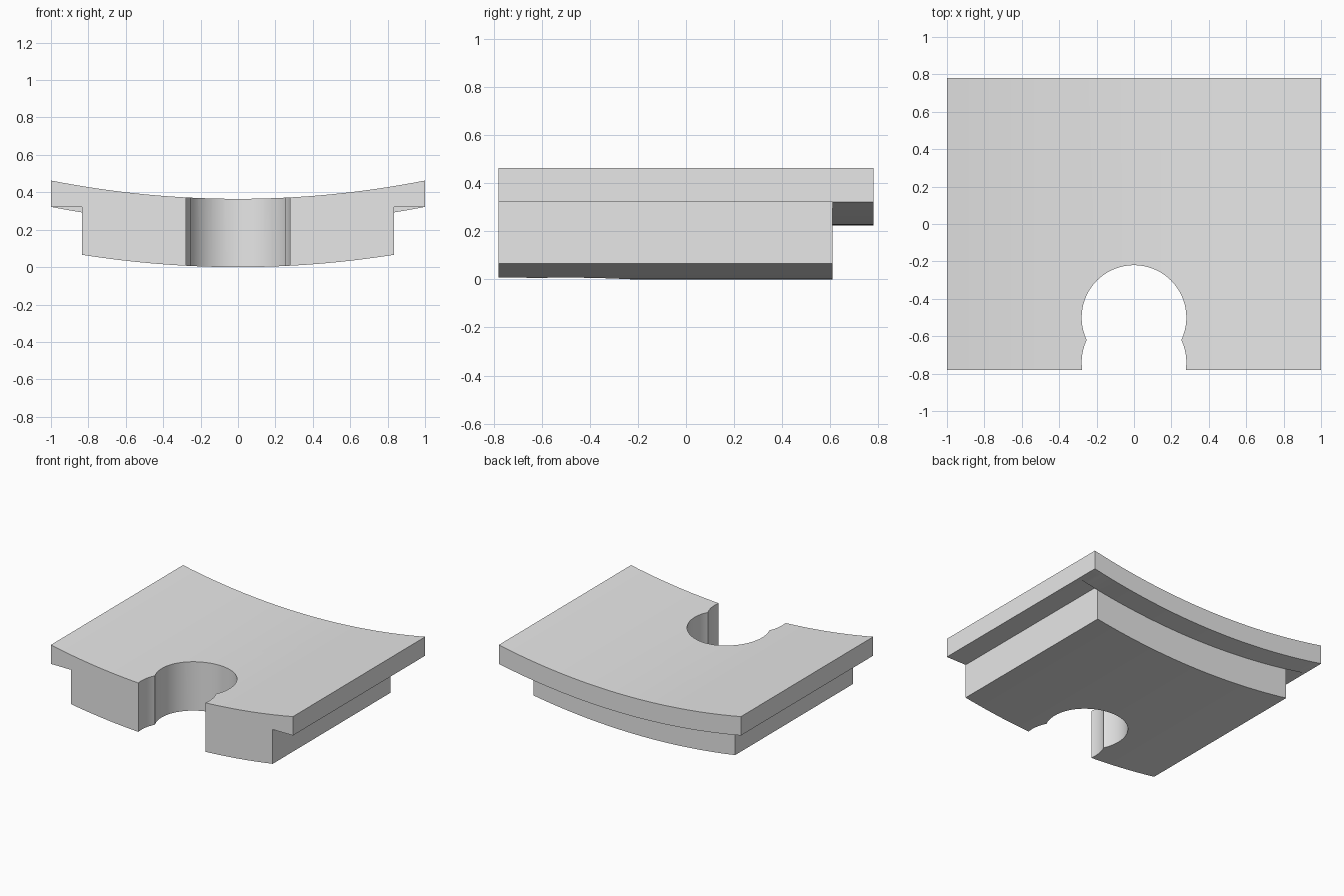
import bpy
import bmesh
import math

cube = bpy.data.objects.get("Cube")
if cube:
    bpy.data.objects.remove(cube, do_unlink=True)

grey = bpy.data.materials.new("light grey")
grey.use_nodes = True
color = (0.8, 0.8, 0.8, 1)
grey.diffuse_color = color
grey.node_tree.nodes["Principled BSDF"].inputs["Base Color"].default_value = color

HALF_WIDTH, BODY_HALF = 1.0, 0.833
FRONT, STEP, BACK = -0.78, 0.61, 0.78
LEDGE = 0.322


def arc(z, radius, half, n=28):
    """Points of a shallow upward-curving arc, from left edge to right edge."""
    xs = [half * (2 * i / n - 1) for i in range(n + 1)]
    return [(x, z + radius - math.sqrt(radius ** 2 - x * x)) for x in xs]


def extrude(name, profile, y0, y1):
    """Solid made by sweeping an x-z profile along y."""
    bm = bmesh.new()
    face = bm.faces.new([bm.verts.new((x, y0, z)) for x, z in profile])
    swept = bmesh.ops.extrude_face_region(bm, geom=[face])["geom"]
    verts = [g for g in swept if isinstance(g, bmesh.types.BMVert)]
    bmesh.ops.translate(bm, verts=verts, vec=(0, y1 - y0, 0))
    bmesh.ops.recalc_face_normals(bm, faces=bm.faces)
    mesh = bpy.data.meshes.new(name)
    bm.to_mesh(mesh)
    bm.free()
    mesh.materials.append(grey)
    obj = bpy.data.objects.new(name, mesh)
    bpy.context.collection.objects.link(obj)
    return obj


def boolean(target, tool, operation):
    """Apply a boolean and remove the tool object."""
    tool.hide_render = True
    mod = target.modifiers.new("boolean", "BOOLEAN")
    mod.operation, mod.solver, mod.object = operation, "EXACT", tool
    bpy.context.view_layer.objects.active = target
    bpy.ops.object.modifier_apply(modifier=mod.name)
    bpy.data.objects.remove(tool, do_unlink=True)


# Curved block with flat ledges along both sides
top = arc(0.365, 5.15, HALF_WIDTH)
bottom = arc(0, 5.3, BODY_HALF)
ledges = [(HALF_WIDTH, LEDGE), (BODY_HALF, LEDGE)]
left_ledges = [(-x, z) for x, z in reversed(ledges)]
plate = extrude("curved_plate", top + ledges + bottom[::-1] + left_ledges, FRONT, STEP)

# Overhanging back lip with a curved underside
lip = extrude("back_lip", top + arc(0.225, 5.2, HALF_WIDTH)[::-1], STEP, BACK)
boolean(plate, lip, "UNION")

# Keyhole notch cut by two overlapping round holes
for y in (-0.5, -0.74):
    bpy.ops.mesh.primitive_cylinder_add(vertices=72, radius=0.28, depth=2, location=(0, y, 0))
    hole = bpy.context.object
    hole.name = "notch_cutter"
    hole.data.materials.append(grey)
    boolean(plate, hole, "DIFFERENCE")

# Clean coplanar seams
bm = bmesh.new()
bm.from_mesh(plate.data)
bmesh.ops.remove_doubles(bm, verts=bm.verts, dist=0.0001)
bmesh.ops.dissolve_limit(bm, angle_limit=math.radians(0.1), verts=bm.verts, edges=bm.edges)
bm.to_mesh(plate.data)
bm.free()

bpy.ops.object.select_all(action="DESELECT")
plate.select_set(True)
bpy.context.view_layer.objects.active = plate
bpy.ops.object.shade_smooth_by_angle(angle=math.radians(20))
